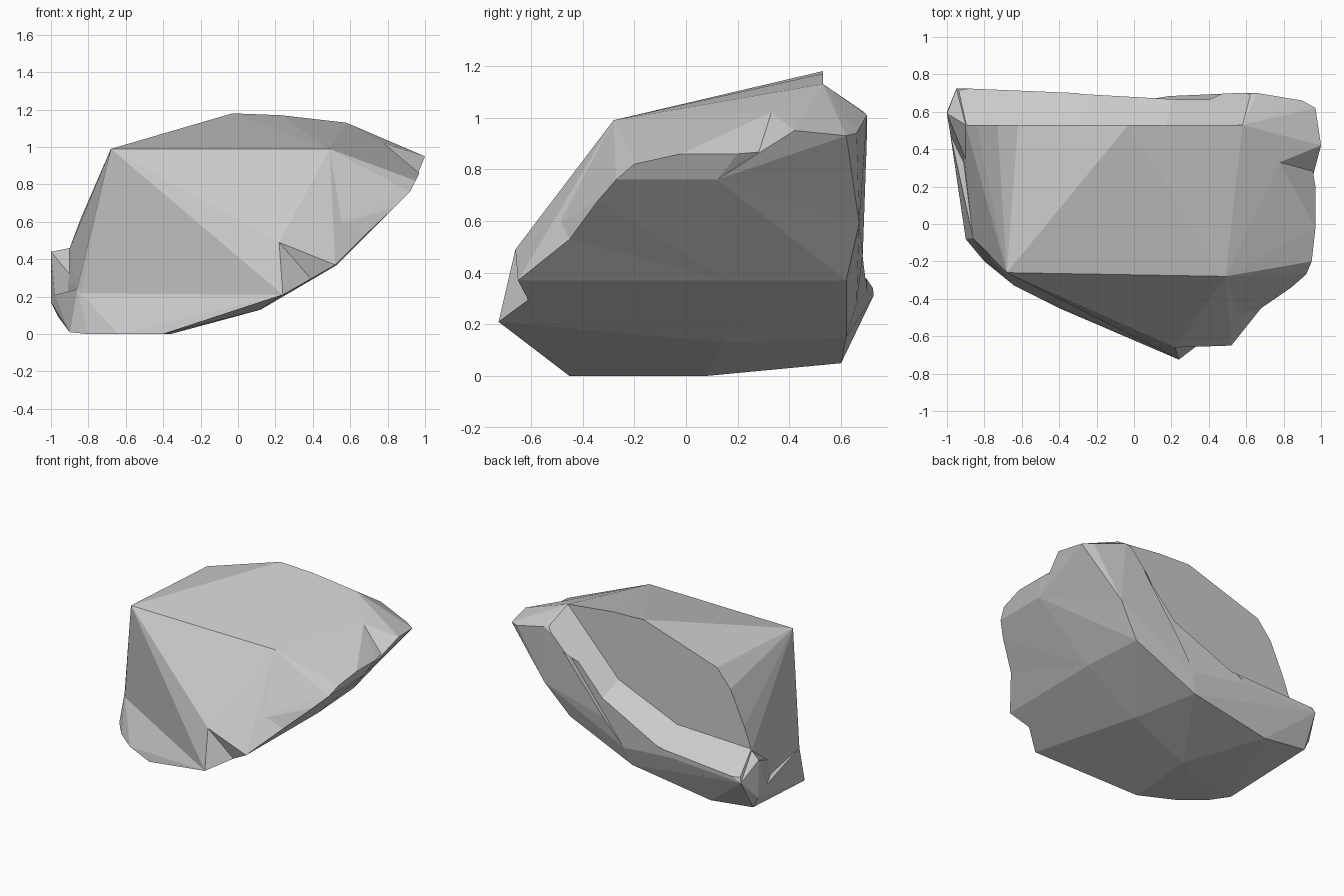
import bpy, bmesh
from mathutils import Vector

if "Cube" in bpy.data.objects:
    bpy.data.objects.remove(bpy.data.objects["Cube"])


def hull(name, points):
    """Flat-faced convex solid around a handful of corner points."""
    bm = bmesh.new()
    for p in points:
        bm.verts.new(p)
    res = bmesh.ops.convex_hull(bm, input=bm.verts[:])
    junk = [g for g in res["geom_interior"] if isinstance(g, bmesh.types.BMVert)]
    bmesh.ops.delete(bm, geom=junk, context='VERTS')
    bmesh.ops.recalc_face_normals(bm, faces=bm.faces[:])
    me = bpy.data.meshes.new(name)
    bm.to_mesh(me)
    bm.free()
    ob = bpy.data.objects.new(name, me)
    bpy.context.collection.objects.link(ob)
    return ob


def combine(target, other, operation):
    """Merge or subtract another solid, then remove it."""
    mod = target.modifiers.new("combine", 'BOOLEAN')
    mod.operation, mod.solver, mod.object = operation, 'EXACT', other
    bpy.context.view_layer.objects.active = target
    bpy.ops.object.modifier_apply(modifier=mod.name)
    bpy.data.objects.remove(other)


# Corners shared by several lumps
nose, lip, notch, brow = (.24, -.725, .21), (.52, -.65, .37), (.39, -.61, .295), (.22, -.66, .49)
hollow, ankle = (-.25, -.43, .17), (-.86, -.076, .24)
belly_front, belly_mid, belly_side = (-.36, .07, 0), (.12, .15, .13), (.53, .16, .37)
belly_back, side, hip = (-.62, .6, .05), (.92, .12, .76), (.67, .67, .59)
left_peak, right_peak, shoulder = (-.68, -.26, .99), (.49, -.28, .99), (.78, .33, 1.02)
ledge_left, ledge_right = (-.95, .725, .31), (.66, .7, 1.01)
crease_low, crease_left, crease_top = (.04, .66, .28), (-.37, .7, .33), (.5, .66, .87)
ridge = [(x, .53, z) for x, z in ((-.9, .46), (-.84, .62), (-.73, .86), (-.62, .99),
                                  (-.2, 1.11), (-.03, 1.18), (.23, 1.17), (.58, 1.13))]
rim = [(.68, -.45, .53), (.84, -.34, .68), (.92, -.27, .76), (.95, -.2, .82),
       (.97, -.02, .86), (.97, .2, .86), (.95, .32, .87)]

# Main body
rock = hull("rock", ridge + rim + [
    nose, brow, hollow, ankle, belly_front, belly_mid, belly_side, belly_back, side, hip,
    left_peak, right_peak, shoulder, ledge_left, ledge_right, crease_low, crease_left,
    (0, .62, .15), (.5, .62, .37), (-.88, -.06, .03)])

# Flat upper back wall with a sloping ledge beneath it
wall = [(.58, 1.13), (.17, .69), (-.3, .49), (-.9, .47), (-1.4, .46), (-1.4, 1.6), (.58, 1.6)]
combine(rock, hull("ledge_cutter", [
    (x + dx, .53 + dy, z + dz) for x, z in wall
    for dx, dy, dz in ((0, 0, 0), (.15, .54, -.36))]), 'DIFFERENCE')

# Shallow crease under the ledge
combine(rock, hull("crease_cutter", [
    (x, y + d, z) for x, y, z in (crease_low, crease_left, crease_top)
    for d in (0, .15)]), 'DIFFERENCE')

# Flared foot along the front left
low_left = [(-.98, .47, .21), (-1, .6, .17), (-.96, .6, .09)]
combine(rock, hull("foot", low_left + [
    (-.9, -.08, .01), (-.8, -.2, 0), (-.64, -.33, 0), (-.4, -.45, 0),
    ankle, hollow, nose, belly_front, belly_mid, belly_back]), 'UNION')

# Knob at the left end of the ledge
combine(rock, hull("left_knob", low_left + [
    (-1, .59, .44), ridge[0], ledge_left, belly_back, (-.8, .1, .2)]), 'UNION')

# Knob at the top right corner
combine(rock, hull("right_knob", [
    (1, .42, .95), (.97, .62, .93), (.9, .66, .94), (.95, .33, .87), ridge[-1],
    ledge_right, shoulder, side, hip, (.5, .4, .8)]), 'UNION')

# Jutting lip, then the chipped notch beside the nose
combine(rock, hull("lip", [lip, nose, brow, right_peak, rim[0], belly_side, belly_mid,
                           (.3, -.2, .6)]), 'UNION')
apex = Vector(notch)
chip = [apex] + [apex + 1.6 * (Vector(p) - apex) for p in (nose, lip, brow)]
chip.append(apex + Vector((.2, -.25, -.3)))
combine(rock, hull("notch_cutter", chip), 'DIFFERENCE')
